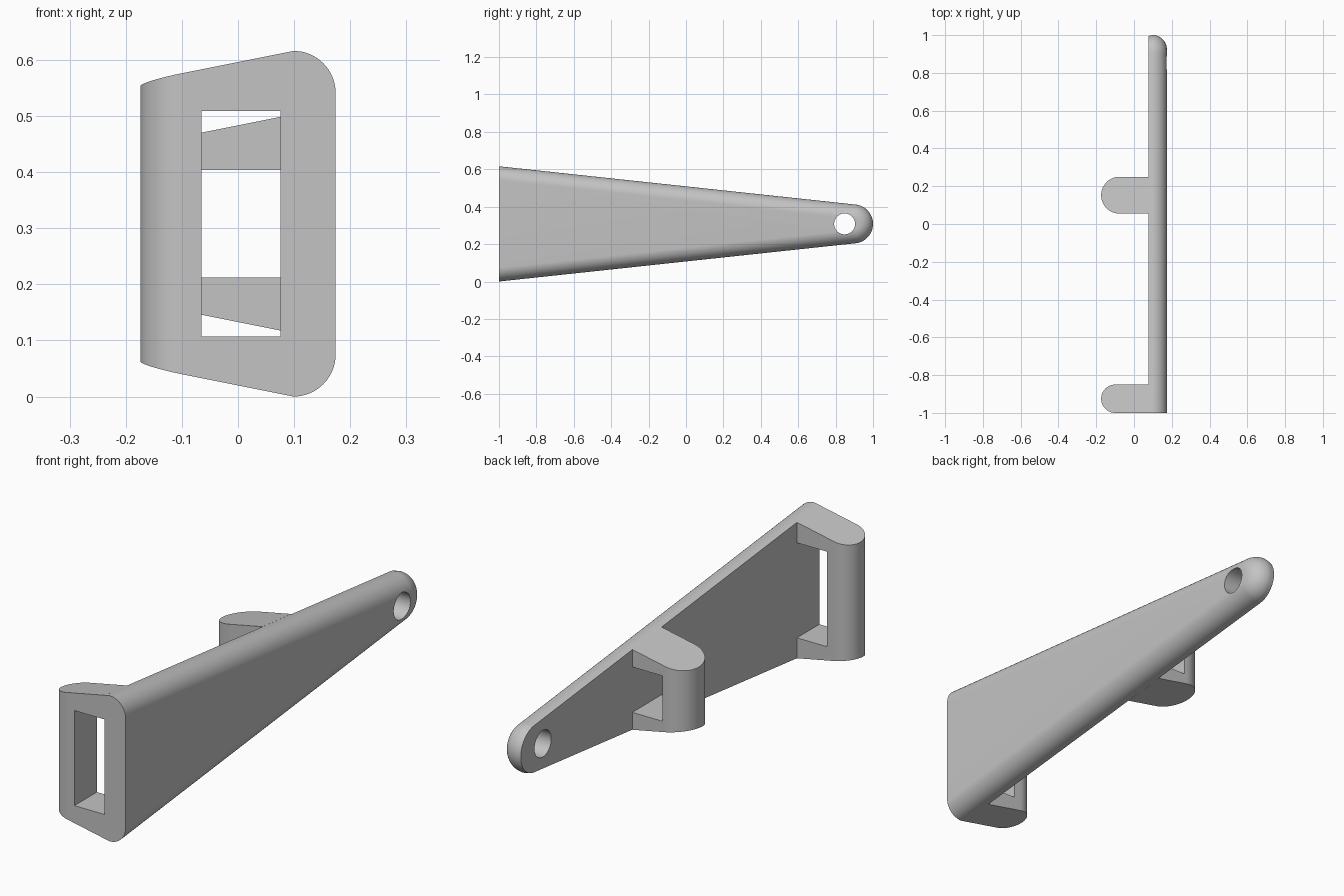
import bpy, bmesh
from math import sin, cos, pi, atan
from mathutils import Vector, Matrix

if "Cube" in bpy.data.objects:
    bpy.data.objects.remove(bpy.data.objects["Cube"])

MID = 0.308             # mid height and half height at the front end
TAPER, DRAFT = 0.107, 0.2
INNER, CREST, OUTER = 0.076, 0.099, 0.174
TIP_R = 0.104
FILLET = OUTER - CREST

grey = bpy.data.materials.new("plain grey")
grey.use_nodes = True
grey.diffuse_color = (0.55, 0.55, 0.55, 1)
grey.node_tree.nodes["Principled BSDF"].inputs["Base Color"].default_value = grey.diffuse_color


def make(name, bm):
    bmesh.ops.recalc_face_normals(bm, faces=bm.faces)
    mesh = bpy.data.meshes.new(name)
    bm.to_mesh(mesh)
    bm.free()
    mesh.materials.append(grey)
    obj = bpy.data.objects.new(name, mesh)
    bpy.context.collection.objects.link(obj)
    return obj


def loft(name, rings):
    bm = bmesh.new()
    rings = [[bm.verts.new(p) for p in ring] for ring in rings]
    n = len(rings[0])
    for a, b in zip(rings, rings[1:]):
        for i in range(n):
            j = (i + 1) % n
            bm.faces.new((a[i], a[j], b[j], b[i]))
    bm.faces.new(rings[0])
    bm.faces.new(rings[-1])
    return make(name, bm)


def cut(obj, cutter):
    cutter.hide_render = True
    mod = obj.modifiers.new("cut", 'BOOLEAN')
    mod.operation, mod.solver, mod.object = 'DIFFERENCE', 'EXACT', cutter
    bpy.ops.object.select_all(action='DESELECT')
    bpy.context.view_layer.objects.active = obj
    obj.select_set(True)
    bpy.ops.object.modifier_apply(modifier=mod.name)
    bpy.data.objects.remove(cutter)
    bpy.ops.object.shade_smooth_by_angle(angle=pi / 6)


# Tapered arm: the same outline, inset layer by layer to round the outer edge
def arm_outline(x, inset, steps=32):
    end = pi / 2 - atan(TAPER)
    ring = [(x, -1, MID + MID - inset), ]
    for i in range(steps + 1):
        a = end - 2 * end * i / steps
        r = TIP_R - inset
        ring.append((x, 1 - TIP_R + r * cos(a), MID + r * sin(a)))
    return ring + [(x, -1, inset)]


layers = [(INNER, DRAFT * (CREST - INNER))]
for i in range(17):
    a = pi / 2 * i / 16
    layers.append((CREST + FILLET * sin(a), FILLET * (1 - cos(a))))
arm = loft("tapered_arm", [arm_outline(x, d) for x, d in layers])

# Round hole near the tip
bm = bmesh.new()
bmesh.ops.create_cone(bm, cap_ends=True, segments=48, radius1=0.056, radius2=0.056, depth=0.6,
                      matrix=Matrix.Translation((0.1, 0.848, MID)) @ Matrix.Rotation(pi / 2, 4, 'Y'))
cut(arm, make("hole_cutter", bm))


# Slotted brackets: round-ended prisms whose tops follow the arm's slopes
def bracket(name, y0, y1, slot_half):
    r, yc = (y1 - y0) / 2, (y0 + y1) / 2
    plan = [(INNER, y0)]
    for i in range(33):
        a = pi * i / 32
        plan.append((r - OUTER - r * sin(a), yc - r * cos(a)))
    plan.append((INNER, y1))
    half = lambda x, y: MID - TAPER * (y + 1) - DRAFT * (CREST - x)
    obj = loft(name, [[(x, y, MID + s * half(x, y)) for x, y in plan] for s in (-1, 1)])
    bm = bmesh.new()
    bmesh.ops.create_cube(bm, size=1, matrix=Matrix.Translation((0.035, yc, MID))
                          @ Matrix.Diagonal((0.2, 0.4, 2 * slot_half, 1)))
    cut(obj, make("slot_cutter", bm))


bracket("front_bracket", -1, -0.85, 0.201)
bracket("middle_bracket", 0.055, 0.25, 0.096)
